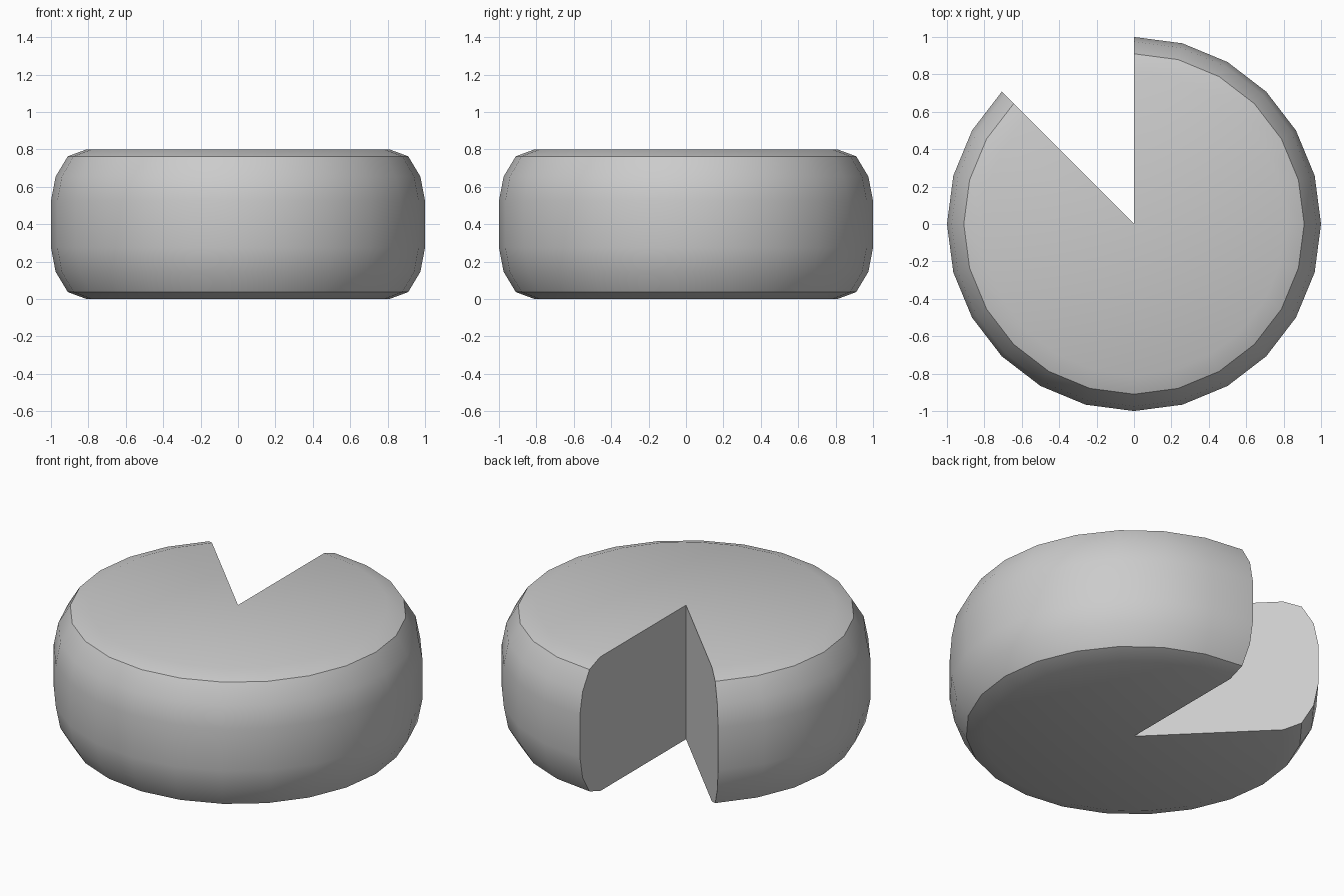
import bpy, bmesh
from math import cos, sin, radians

cube = bpy.data.objects.get("Cube")
if cube:
    bpy.data.objects.remove(cube, do_unlink=True)

HEIGHT = 0.8
SIDES = 24
NOTCH_START, NOTCH_END = 90, 135    # missing wedge, in degrees

# Rounded rim: lower half as (radius, height), mirrored for the upper half
lower = [(0.81, 0), (0.91, 0.037), (0.975, 0.145), (1.0, 0.275)]
profile = lower + [(r, HEIGHT - z) for r, z in reversed(lower)]

bm = bmesh.new()
hub_low = bm.verts.new((0, 0, 0))
hub_high = bm.verts.new((0, 0, HEIGHT))

# Profile columns swept around the axis, leaving the wedge open
step = 360 // SIDES
columns = []
for deg in range(NOTCH_END, NOTCH_START + 360 + 1, step):
    a = radians(deg)
    columns.append([bm.verts.new((r * cos(a), r * sin(a), z)) for r, z in profile])

for a, b in zip(columns, columns[1:]):
    bm.faces.new((hub_low, b[0], a[0]))
    bm.faces.new((hub_high, a[-1], b[-1]))
    for i in range(len(profile) - 1):
        bm.faces.new((a[i], b[i], b[i + 1], a[i + 1]))

# Flat cut faces
for column in (columns[0], columns[-1]):
    bm.faces.new([hub_low] + column + [hub_high])
bmesh.ops.recalc_face_normals(bm, faces=bm.faces)

mesh = bpy.data.meshes.new("cut_wheel")
bm.to_mesh(mesh)
bm.free()
wheel = bpy.data.objects.new("cut_wheel", mesh)
bpy.context.collection.objects.link(wheel)

# Single grey material
grey = bpy.data.materials.new("light_grey")
grey.use_nodes = True
colour = (0.6, 0.6, 0.6, 1)
grey.diffuse_color = colour
grey.node_tree.nodes["Principled BSDF"].inputs["Base Color"].default_value = colour
mesh.materials.append(grey)

# Smooth rim with sharp edges at the top, bottom and cut
bpy.ops.object.select_all(action="DESELECT")
wheel.select_set(True)
bpy.context.view_layer.objects.active = wheel
bpy.ops.object.shade_smooth_by_angle(angle=radians(30))
